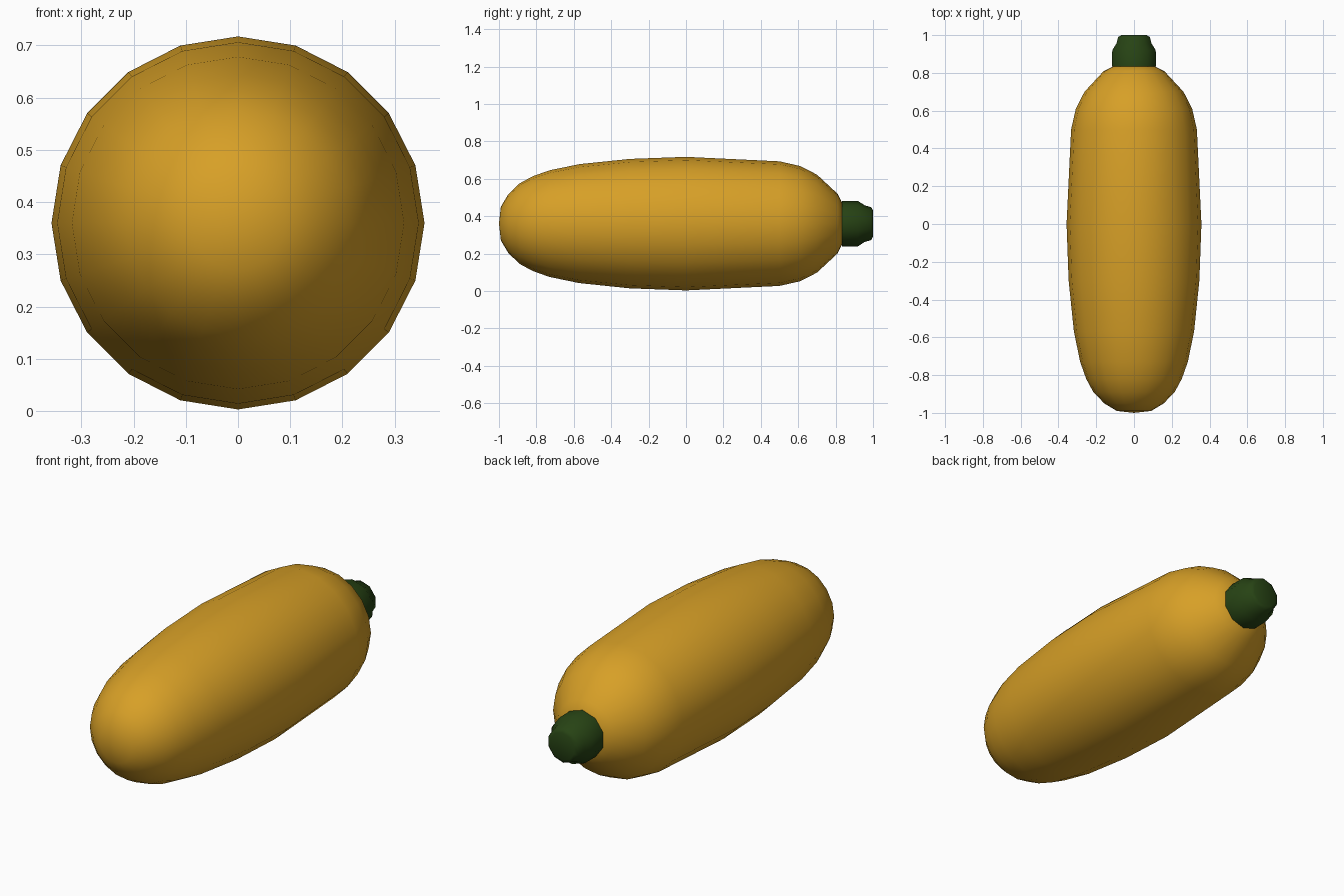
import bpy, bmesh, math

if "Cube" in bpy.data.objects:
    bpy.data.objects.remove(bpy.data.objects["Cube"])

CZ = 0.36  # height of the long axis


def material(name, rgb):
    m = bpy.data.materials.new(name)
    m.diffuse_color = (*rgb, 1)
    m.use_nodes = True
    m.node_tree.nodes["Principled BSDF"].inputs["Base Color"].default_value = m.diffuse_color
    return m


def lathe(name, profile, sides, mat, angle):
    """Revolve (y, radius) points about the long axis; closed ends."""
    bm = bmesh.new()
    rings = []
    for y, r in profile:
        if r == 0:
            rings.append([bm.verts.new((0, y, CZ))])
            continue
        rings.append([bm.verts.new((r * math.sin(2 * math.pi * i / sides), y,
                                    CZ + r * math.cos(2 * math.pi * i / sides)))
                      for i in range(sides)])
    for a, b in zip(rings, rings[1:]):
        for i in range(sides):
            j = (i + 1) % sides
            if len(a) == 1:
                bm.faces.new((a[0], b[j], b[i]))
            elif len(b) == 1:
                bm.faces.new((a[i], a[j], b[0]))
            else:
                bm.faces.new((a[i], a[j], b[j], b[i]))
    bmesh.ops.recalc_face_normals(bm, faces=bm.faces)
    me = bpy.data.meshes.new(name)
    bm.to_mesh(me)
    bm.free()
    ob = bpy.data.objects.new(name, me)
    bpy.context.collection.objects.link(ob)
    me.materials.append(mat)
    bpy.ops.object.select_all(action='DESELECT')
    ob.select_set(True)
    bpy.context.view_layer.objects.active = ob
    bpy.ops.object.shade_smooth_by_angle(angle=math.radians(angle))
    return ob


yellow = material("golden skin", (0.68, 0.35, 0.02))
green = material("dark green stem", (0.02, 0.056, 0.007))

# Squash body
lathe("squash_body", [
    (-1.0, 0), (-0.99, 0.09), (-0.95, 0.157), (-0.89, 0.215), (-0.82, 0.253),
    (-0.73, 0.285), (-0.57, 0.318), (-0.3, 0.346), (0, 0.357), (0.5, 0.333),
    (0.61, 0.308), (0.70, 0.262), (0.81, 0.16), (0.84, 0.10), (0.85, 0)],
    20, yellow, 60)

# Stem stub
lathe("stem", [
    (0.835, 0), (0.835, 0.122), (0.92, 0.121), (0.955, 0.098),
    (0.99, 0.088), (1.0, 0.07), (1.0, 0)], 10, green, 60)
